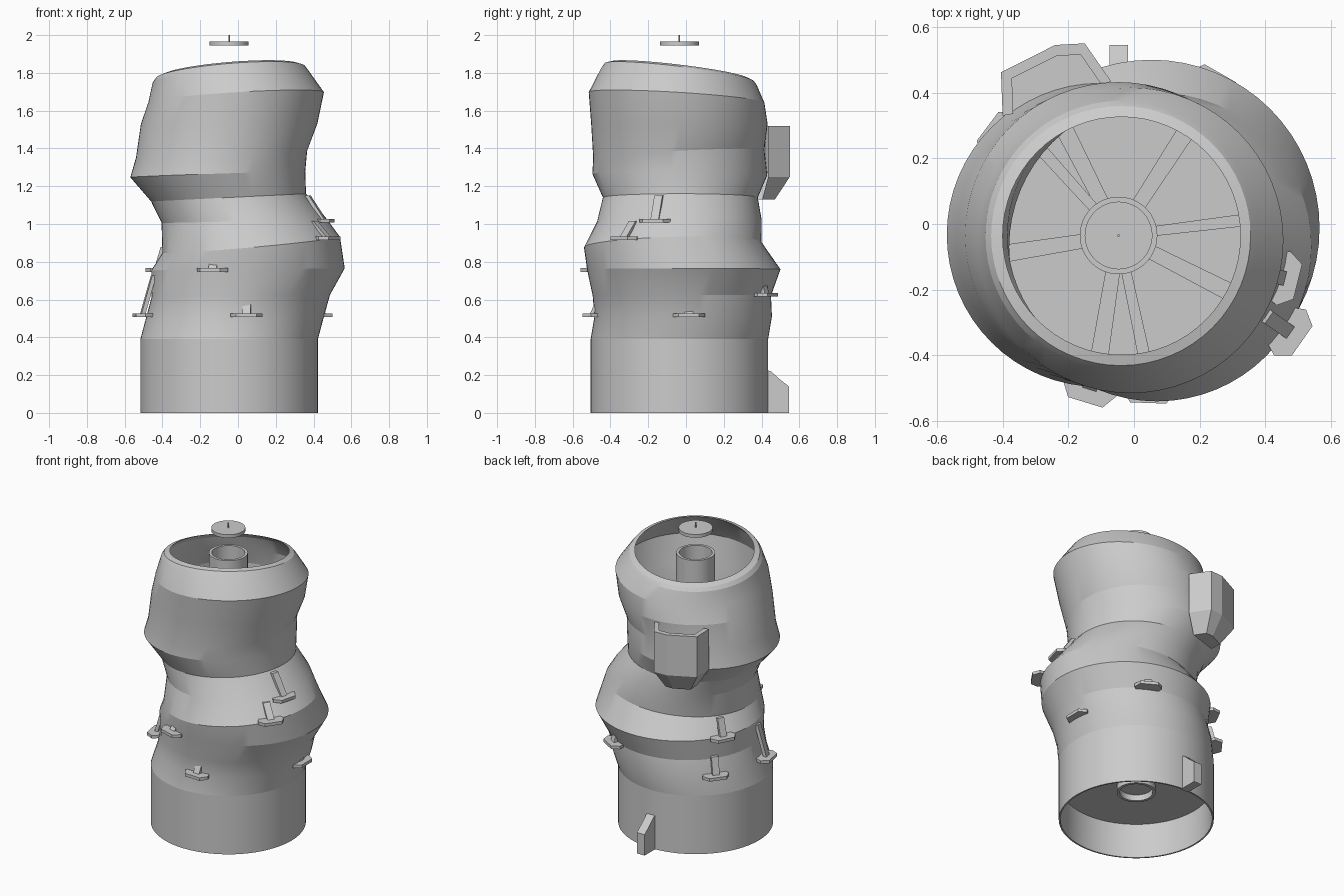
import bpy, bmesh
from math import sin, cos, pi, radians
from mathutils import Vector

if "Cube" in bpy.data.objects:
    bpy.data.objects.remove(bpy.data.objects["Cube"])

CX, CY = -0.047, -0.035   # axis of base, tube and cap
SEG = 64


def finish(name, bm, smooth=None):
    bmesh.ops.recalc_face_normals(bm, faces=bm.faces)
    me = bpy.data.meshes.new(name)
    bm.to_mesh(me)
    bm.free()
    ob = bpy.data.objects.new(name, me)
    bpy.context.collection.objects.link(ob)
    if smooth:
        bpy.ops.object.select_all(action='DESELECT')
        ob.select_set(True)
        bpy.context.view_layer.objects.active = ob
        bpy.ops.object.shade_smooth_by_angle(angle=radians(smooth))
    return ob


def loft(name, rings, closed=False, caps=False):
    """Skin of tilted circles: (x, y, z, radius, slope in x, slope in y)."""
    bm = bmesh.new()
    loops = []
    for x, y, z, r, sx, sy in rings:
        loops.append([bm.verts.new((x + r * cos(a), y + r * sin(a), z + r * (sx * cos(a) + sy * sin(a))))
                      for a in (2 * pi * i / SEG for i in range(SEG))])
    pairs = list(zip(loops, loops[1:])) + ([(loops[-1], loops[0])] if closed else [])
    for a, b in pairs:
        for i in range(SEG):
            j = (i + 1) % SEG
            bm.faces.new((a[i], a[j], b[j], b[i]))
    if caps:
        bm.faces.new(loops[0])
        bm.faces.new(loops[-1])
    return finish(name, bm, 15)


def prism(bm, bottom, top):
    lo = [bm.verts.new(p) for p in bottom]
    hi = [bm.verts.new(p) for p in top]
    bm.faces.new(lo)
    bm.faces.new(hi)
    for i in range(len(lo)):
        j = (i + 1) % len(lo)
        bm.faces.new((lo[i], lo[j], hi[j], hi[i]))


# Twisted outer shell with a thin wall
body = [
    (CX, CY, 0.39, .47, 0, 0),
    (-.015, -.015, 0.51, .47, 0, 0),
    (.015, -.022, 0.62, .472, .01, 0),
    (.053, -.012, 0.76, .512, .01, 0),
    (.07, -.07, 0.89, .47, .09, .03),
    (.03, -.035, 1.02, .435, .03, .01),
    (-.05, -.03, 1.14, .41, .05, 0),
    (-.107, -.033, 1.262, .463, .032, -.01),
    (-.087, -.038, 1.37, .453, .04, .05),
    (-.047, -.035, 1.53, .467, 0, 0),
    (-.01, -.05, 1.67, .465, .06, -.06),
    (-.04, -.037, 1.78, .412, .08, -.11),
    (-.04, -.036, 1.803, .395, .08, -.12),
    (-.038, -.036, 1.815, .362, .08, -.12),
]
inner = [(x, y, z, r - .02, sx, sy) for x, y, z, r, sx, sy in body[:-2]]
loft("tower_shell", body + inner[::-1], closed=True)

# Base drum
loft("base_drum", [(CX, CY, z, r, 0, 0) for z, r in
                   ((0, .47), (.39, .47), (.39, .455), (0, .46))], closed=True)

# Floor, inner tube and floating cap with its pin
loft("floor", [(CX, CY, z, .46, 0, 0) for z in (.23, .26)], caps=True)
loft("inner_tube", [(CX, CY, z, r, 0, 0) for z, r in
                    ((.19, .118), (1.80, .118), (1.80, .10), (.19, .10))], closed=True)
loft("tube_floor", [(CX, CY, z, .105, 0, 0) for z in (.23, .25)], caps=True)
loft("cap_disc", [(CX, CY, z, .103, 0, 0) for z in (1.945, 1.967)], caps=True)
loft("cap_pin", [(CX, CY, z, .004, 0, 0) for z in (1.96, 2.0)], caps=True)

# Spokes between tube and shell
bm = bmesh.new()
for z, w, angles in ((.30, .022, (117, 189, 261, 333, 57)), (.42, .015, (7, 132, 282))):
    for deg in angles:
        a = radians(deg)
        u, v = Vector((cos(a), sin(a), 0)), Vector((-sin(a), cos(a), 0))
        c = Vector((CX, CY, z))
        quad = [c + u * .11 - v * w, c + u * .45 - v * w * 1.3,
                c + u * .45 + v * w * 1.3, c + u * .11 + v * w]
        prism(bm, quad, [p + Vector((0, 0, .02)) for p in quad])
finish("spokes", bm)


# Hanging steps: tread with clipped corners and a slanted brace up to the wall
def step(i, x, y, z, deg, rise, lean):
    a = radians(deg)
    u, v = Vector((cos(a), sin(a), 0)), Vector((-sin(a), cos(a), 0))
    up = Vector((0, 0, 1))
    c = Vector((x, y, z))
    bm = bmesh.new()
    plan = [(-.05, -.06), (.0, -.085), (.045, -.055), (.045, .055), (.0, .085), (-.05, .06)]
    lo = [c + u * p + v * q - up * .01 for p, q in plan]
    prism(bm, lo, [p + up * .02 for p in lo])
    foot = [c + u * p + v * q for p, q in ((-.01, -.022), (.012, -.022), (.012, .022), (-.01, .022))]
    prism(bm, foot, [p - u * lean + up * rise for p in foot])
    finish("step_%d" % i, bm)


STEPS = [
    (.045, -.50, .517, -92, .105, .05),
    (-.135, -.50, .757, -107, .10, .08),
    (-.505, -.13, .517, 190, .21, .06),
    (.455, .015, .517, 0, .09, .03),
    (.475, -.33, .925, -35, .09, .09),
    (.455, -.165, 1.017, -14, .135, .09),
    (.24, .42, .625, 60, .11, .03),
    (-.425, .215, .757, 153, .12, .04),
    (-.41, .27, .517, 143, .12, .03),
]
for i, s in enumerate(STEPS):
    step(i + 1, *s)

# Open-topped bay on the back, tapering underneath
outline = [(-.40, .33), (-.405, .462), (-.24, .545), (-.15, .55), (-.07, .435)]
ctr = Vector((-.23, .42, 0))
bm = bmesh.new()


def bay_ring(z, k, toward):
    t = Vector((toward[0], toward[1], 0))
    return [bm.verts.new(t + (Vector((x, y, 0)) - t) * k + Vector((0, 0, z))) for x, y in outline]


wall = (-.22, .36)
rings = [bay_ring(1.13, .58, wall), bay_ring(1.25, 1, wall), bay_ring(1.52, 1, wall),
         bay_ring(1.52, .82, wall), bay_ring(1.27, .82, wall)]
for a, b in zip(rings, rings[1:]):
    for i in range(4):
        bm.faces.new((a[i], a[i + 1], b[i + 1], b[i]))
bm.faces.new(rings[0])
bm.faces.new(rings[-1])
finish("back_bay", bm)

# Wedge fin at the back of the base
side = [(.42, 0), (.545, 0), (.545, .14), (.50, .175), (.45, .22), (.42, .23)]
bm = bmesh.new()
prism(bm, [(-.075, y, z) for y, z in side], [(-.018, y, z) for y, z in side])
finish("base_fin", bm)
